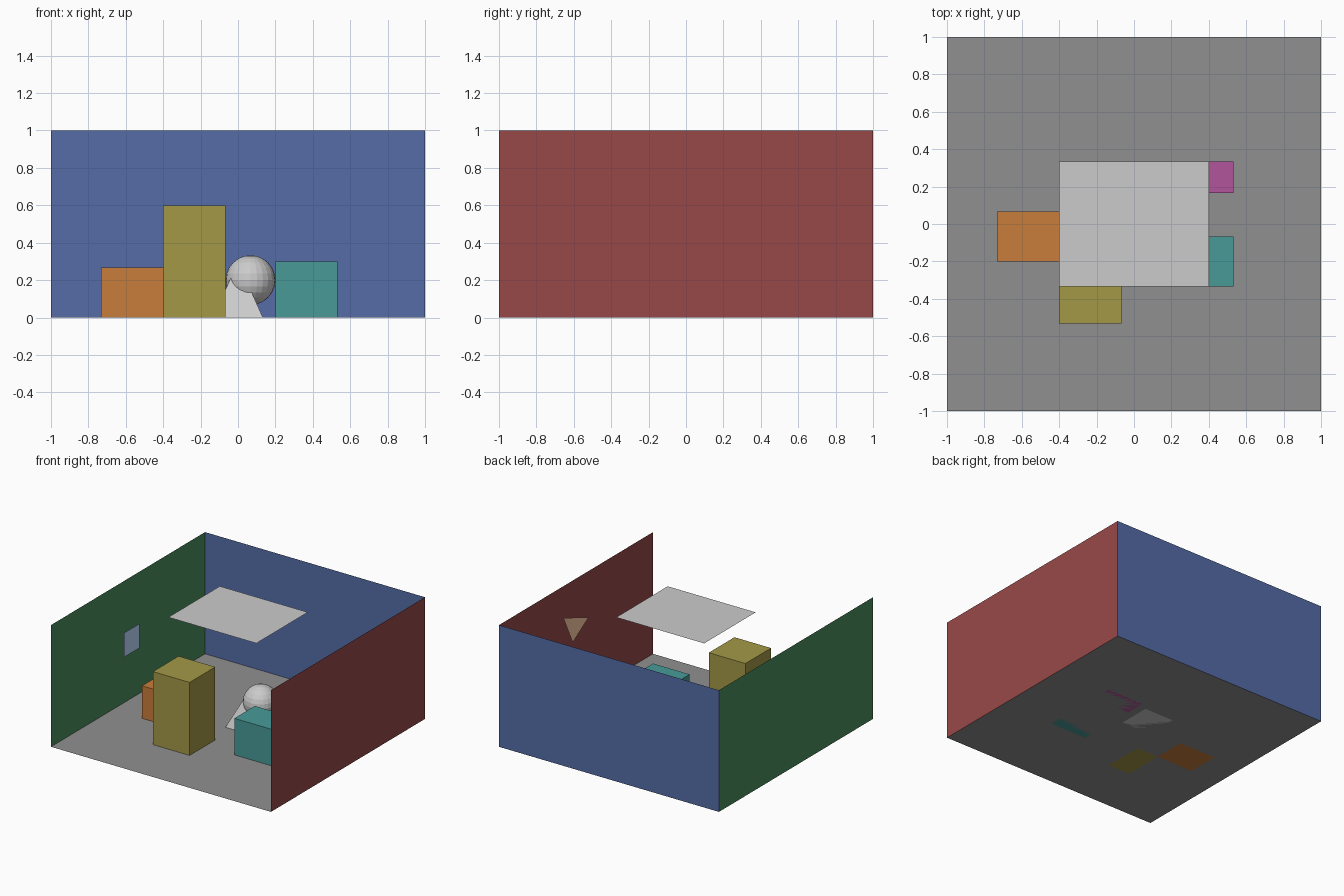
import bpy
from mathutils import Color

if "Cube" in bpy.data.objects:
    bpy.data.objects.remove(bpy.data.objects["Cube"])

def colour(obj, name, rgb):
    if rgb:
        m = bpy.data.materials.new(name + "_colour")
        m.diffuse_color = (*Color(rgb).from_srgb_to_scene_linear(), 1)
        m.use_nodes = True
        m.node_tree.nodes["Principled BSDF"].inputs["Base Color"].default_value = m.diffuse_color
        obj.data.materials.append(m)

def mesh(name, verts, faces, rgb=None):
    me = bpy.data.meshes.new(name)
    me.from_pydata(verts, [], faces)
    me.update()
    obj = bpy.data.objects.new(name, me)
    bpy.context.collection.objects.link(obj)
    colour(obj, name, rgb)
    return obj

def sheet(name, verts, rgb=None):
    return mesh(name, verts, [tuple(range(len(verts)))], rgb)

def box(name, x0, x1, y0, y1, h, rgb):
    ring = [(x0, y0), (x1, y0), (x1, y1), (x0, y1)]
    verts = [(x, y, z) for z in (0, h) for x, y in ring]
    sides = [(i, (i + 1) % 4, (i + 1) % 4 + 4, i + 4) for i in range(4)]
    return mesh(name, verts, [(3, 2, 1, 0), (4, 5, 6, 7)] + sides, rgb)

# Open-fronted room made of single sheets, facing inwards
sheet("floor", [(-1, -1, 0), (1, -1, 0), (1, 1, 0), (-1, 1, 0)], (.565, .565, .565))
sheet("back_wall", [(-1, 1, 0), (1, 1, 0), (1, 1, 1), (-1, 1, 1)], (.33, .423, .655))
sheet("left_wall", [(-1, -1, 0), (-1, 1, 0), (-1, 1, 1), (-1, -1, 1)], (.29, .555, .37))
sheet("right_wall", [(1, 1, 0), (1, -1, 0), (1, -1, 1), (1, 1, 1)], (.6, .285, .285))

# Hanging panel and small wall pieces
P = .967
sheet("ceiling_panel", [(-.4, -.333, .97), (-.4, .335, .97), (.4, .335, .97), (.4, -.333, .97)])
sheet("left_wall_square", [(-P, -.1, .4), (-P, .1, .4), (-P, .1, .6), (-P, -.1, .6)], (.73, .85, 1))
sheet("right_wall_triangle", [(P, .212, .767), (P, .09, .518), (P, -.115, .645)], (1, .8, .65))

# Boxes on the floor
box("orange_box", -.733, -.4, -.2, .067, .267, (.79, .49, .23))
box("yellow_box", -.4, -.067, -.533, -.2, .6, (.64, .6, .275))
box("teal_box", .2, .533, -.333, -.067, .3, (.28, .605, .595))
box("magenta_box", .2, .533, .167, .335, .2, (.7, .33, .61))

# Pyramid running into the ball
r, yc = .133, .16
mesh("pyramid",
     [(-r, yc - r, 0), (r, yc - r, 0), (r, yc + r, 0), (-r, yc + r, 0), (0, yc, .3)],
     [(3, 2, 1, 0)] + [(i, (i + 1) % 4, 4) for i in range(4)])

bpy.ops.mesh.primitive_uv_sphere_add(segments=24, ring_count=12, radius=.133,
                                     location=(.067, .2, .2))
bpy.context.object.name = "ball"
